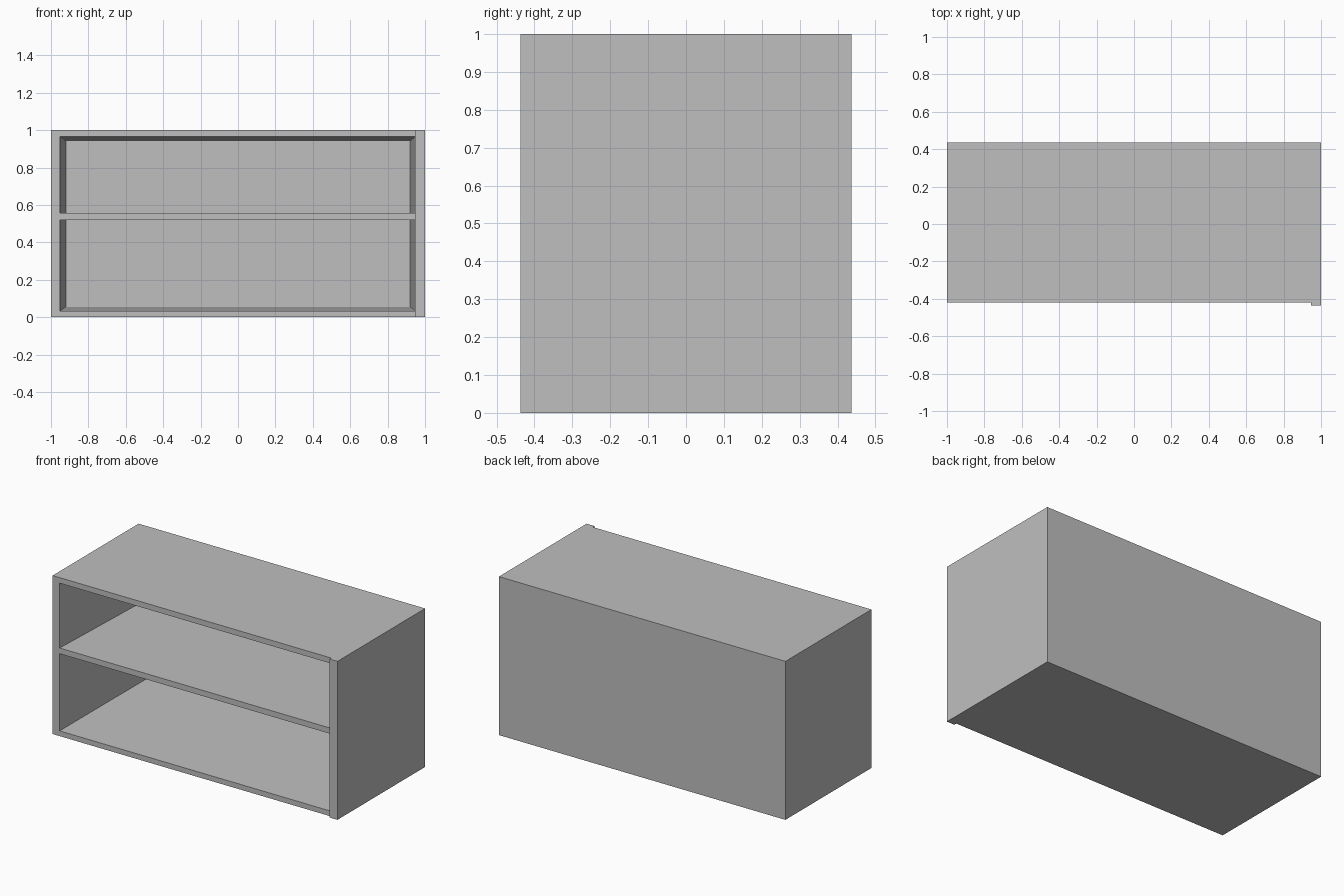
import bpy
import bmesh
from mathutils import Vector

cube = bpy.data.objects.get("Cube")
if cube:
    bpy.data.objects.remove(cube, do_unlink=True)

# Single grey finish
grey = bpy.data.materials.new("plain grey")
grey.use_nodes = True
colour = (0.52, 0.52, 0.52, 1)
grey.diffuse_color = colour
grey.node_tree.nodes["Principled BSDF"].inputs["Base Color"].default_value = colour

FRONT, BACK = -0.42, 0.437


def box(bm, low, high):
    """Add an axis-aligned box between two corners."""
    low, high = Vector(low), Vector(high)
    verts = bmesh.ops.create_cube(bm, size=1)["verts"]
    for v in verts:
        v.co = (low + high) / 2 + v.co * (high - low)


def finish(bm, name):
    bmesh.ops.recalc_face_normals(bm, faces=bm.faces)
    mesh = bpy.data.meshes.new(name)
    bm.to_mesh(mesh)
    bm.free()
    mesh.materials.append(grey)
    obj = bpy.data.objects.new(name, mesh)
    bpy.context.collection.objects.link(obj)
    return obj


def step_in(bm, face, half_x, half_z, y):
    """Extrude a front face into a smaller rectangle at depth y."""
    new = bmesh.ops.extrude_discrete_faces(bm, faces=[face])["faces"][0]
    for v in new.verts:
        v.co = (half_x if v.co.x > 0 else -half_x, y,
                0.499 + (half_z if v.co.z > 0.5 else -half_z))
    return new


# Cabinet shell: rim around the opening, then a cavity narrowing to the back
bm = bmesh.new()
box(bm, (-1, FRONT, 0), (1, BACK, 1))
face = min(bm.faces, key=lambda f: f.calc_center_median().y)
face = step_in(bm, face, 0.951, 0.466, FRONT)
step_in(bm, face, 0.92, 0.443, 0.405)
finish(bm, "cabinet_shell")

# Middle shelf, its ends let into the side walls
bm = bmesh.new()
box(bm, (-0.951, FRONT, 0.52), (0.951, 0.41, 0.556))
finish(bm, "middle_shelf")

# Raised strip on the front edge of the left side wall
bm = bmesh.new()
box(bm, (0.946, -0.437, 0), (1, FRONT, 1))
finish(bm, "left_front_strip")
